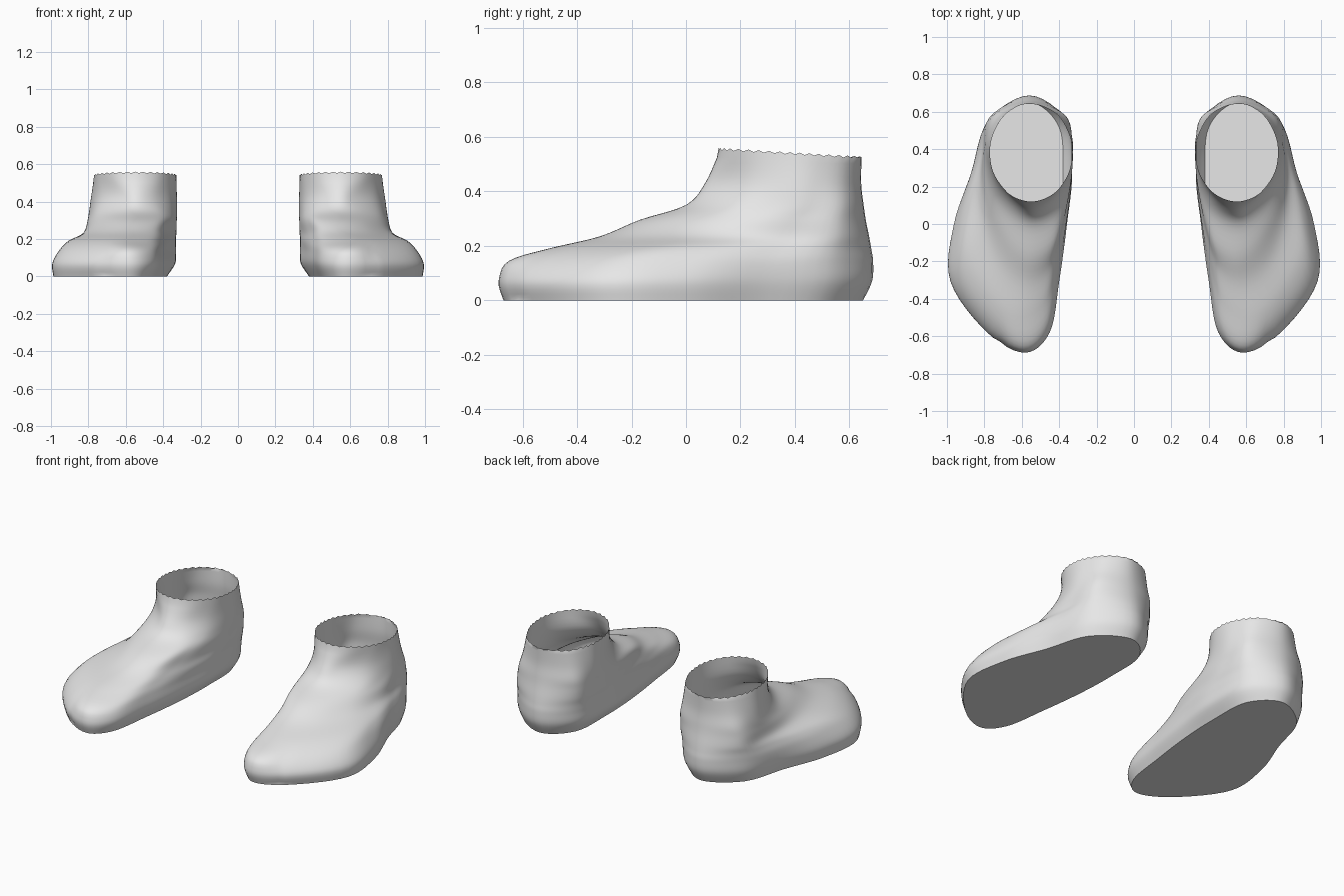
import bpy
import bmesh
import math
from mathutils import Vector

AROUND = 6      # subdivisions between neighbouring outline points
UPWARD = 5      # subdivisions between neighbouring contours
STATIONS = (.1, .3, .5, .72, .92)   # fractions of the way from heel to toe
HEEL_X = .56

# Contours: height, heel y, toe y, toe x, outer side x, inner side x
CONTOURS = [
    (0, .65, -.67, .585, (.77, .86, .955, .975, .78), (.40, .38, .39, .425, .47)),
    (.07, .683, -.688, .585, (.78, .87, .963, .98, .785), (.37, .335, .36, .40, .45)),
    (.14, .687, -.65, .59, (.78, .865, .935, .94, .75), (.365, .332, .36, .405, .46)),
    (.19, .68, -.50, .61, (.775, .84, .89, .895, .755), (.365, .333, .35, .40, .47)),
    (.235, .672, -.315, .57, (.77, .81, .825, .80, .70), (.365, .33, .345, .385, .45)),
    (.295, .66, -.17, .55, (.76, .80, .80, .755, .66), (.365, .33, .335, .37, .43)),
    (.35, .652, 0, .545, (.74, .79, .79, .75, .65), (.375, .33, .33, .36, .43)),
    (.43, .643, .07, .545, (.71, .775, .78, .735, .63), (.395, .335, .33, .365, .45)),
    (.54, .645, .12, .55, (.68, .75, .77, .748, .67), (.42, .35, .33, .352, .43)),
]


def spline(a, b, c, d, t):
    """Smooth curve between b and c."""
    return (b * 2 + (c - a) * t + (a * 2 - b * 5 + c * 4 - d) * t ** 2
            + (b * 3 - a - c * 3 + d) * t ** 3) / 2


def outline(z, heel, toe, toe_x, outer, inner):
    """Smooth closed loop, running heel, outer side, toe, inner side."""
    ys = [heel + (toe - heel) * f for f in STATIONS]
    pts = [Vector((HEEL_X, heel, z))]
    pts += [Vector((x, y, z)) for x, y in zip(outer, ys)]
    pts.append(Vector((toe_x, toe, z)))
    pts += [Vector((x, y, z)) for x, y in reversed(list(zip(inner, ys)))]
    n = len(pts)
    return [spline(pts[i - 1], pts[i], pts[(i + 1) % n], pts[(i + 2) % n], k / AROUND)
            for i in range(n) for k in range(AROUND)]


def loft(loops):
    """Smooth the contours into a denser stack of rings."""
    last = len(loops) - 1
    rings = []
    for i in range(last):
        a, b, c, d = (loops[max(0, min(last, j))] for j in range(i - 1, i + 3))
        for k in range(UPWARD):
            rings.append([spline(*p, k / UPWARD) for p in zip(a, b, c, d)])
    rings.append([p.copy() for p in loops[-1]])
    return rings


def shape_details(rings):
    """Slope and ruffle the ankle rim, and swell the big toe."""
    for k, p in enumerate(rings[-1]):
        p.z += .03 * (.383 - p.y) / .5 + .004 * (-1) ** k
    for ring in rings[1:]:
        for p in ring:
            away = p - Vector((.58, -.6, .09))
            swell = math.exp(-(away.x / .1) ** 2 - (away.y / .12) ** 2 - (away.z / .08) ** 2)
            groove = math.exp(-((p.x - .71) / .02) ** 2) * max(0, min(1, (-.45 - p.y) / .1))
            p.z += .008 * swell * (p.z > .1)
            p.y += .008 * groove


def make_foot(name, side, material):
    rings = loft([outline(*c) for c in CONTOURS])
    shape_details(rings)
    bm = bmesh.new()
    grid = [[bm.verts.new((p.x * side, p.y, p.z)) for p in ring] for ring in rings]
    n = len(grid[0])
    # Skin, open at the ankle
    for low, high in zip(grid, grid[1:]):
        for k in range(n):
            m = (k + 1) % n
            bm.faces.new((low[m], low[k], high[k], high[m]))
    # Flat sole
    bm.faces.new(grid[0])
    if side < 0:
        bmesh.ops.reverse_faces(bm, faces=bm.faces[:])
    mesh = bpy.data.meshes.new(name)
    bm.to_mesh(mesh)
    bm.free()
    mesh.materials.append(material)
    obj = bpy.data.objects.new(name, mesh)
    bpy.context.collection.objects.link(obj)
    bpy.ops.object.select_all(action='DESELECT')
    obj.select_set(True)
    bpy.context.view_layer.objects.active = obj
    bpy.ops.object.shade_smooth_by_angle(angle=math.radians(50))


cube = bpy.data.objects.get("Cube")
if cube:
    bpy.data.objects.remove(cube, do_unlink=True)

grey = bpy.data.materials.new("light_grey")
grey.use_nodes = True
colour = (.8, .8, .8, 1)
grey.diffuse_color = colour
grey.node_tree.nodes["Principled BSDF"].inputs["Base Color"].default_value = colour

make_foot("left_foot", 1, grey)
make_foot("right_foot", -1, grey)
